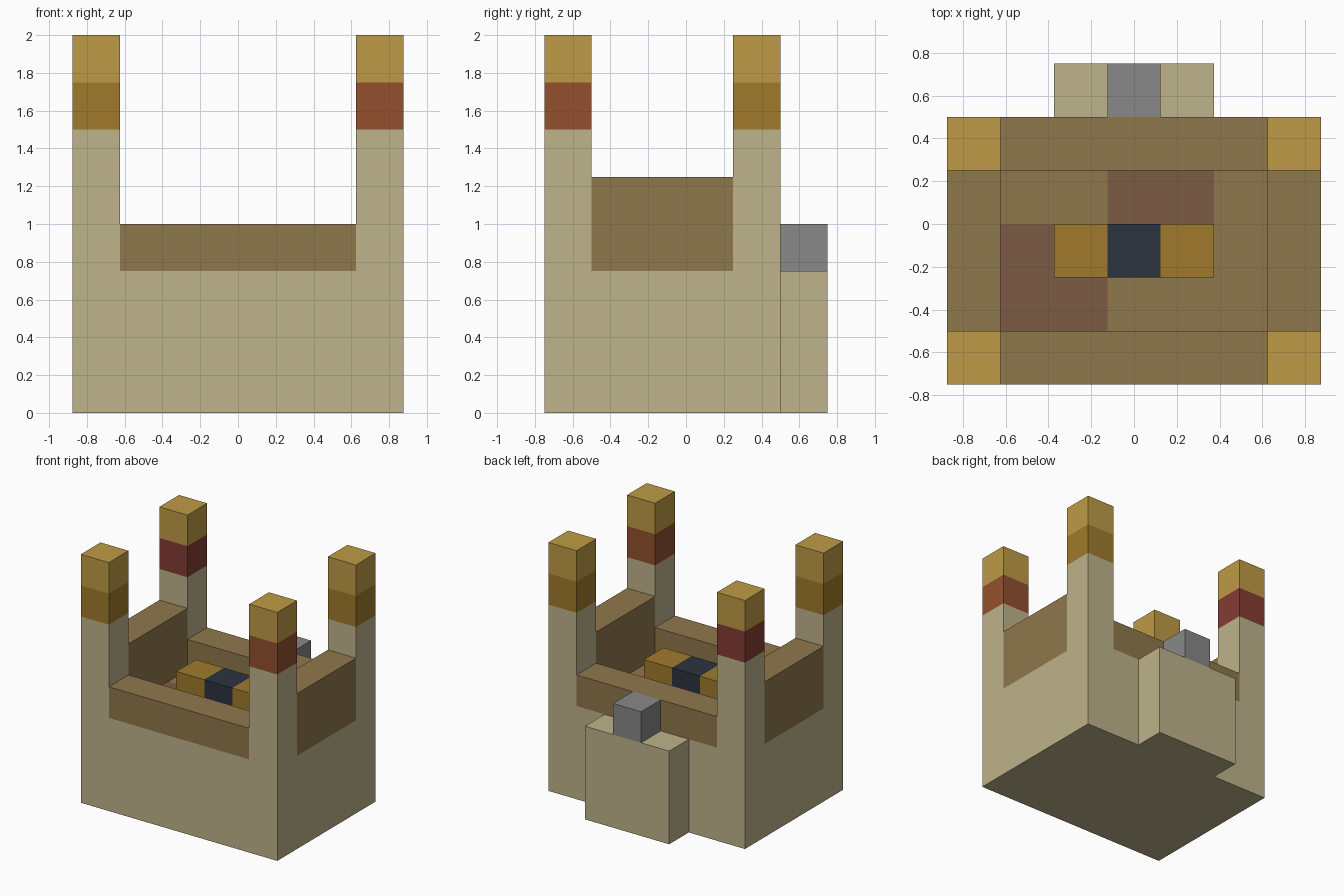
import bpy
import bmesh
from mathutils import Vector

cube = bpy.data.objects.get("Cube")
if cube:
    bpy.data.objects.remove(cube, do_unlink=True)

U = 0.25  # side of one block


def material(name, hex_code):
    srgb = [int(hex_code[i:i + 2], 16) / 255 for i in (0, 2, 4)]
    color = [c / 12.92 if c <= 0.04045 else ((c + 0.055) / 1.055) ** 2.4 for c in srgb]
    mat = bpy.data.materials.new(name)
    mat.use_nodes = True
    mat.diffuse_color = (*color, 1)
    mat.node_tree.nodes["Principled BSDF"].inputs["Base Color"].default_value = (*color, 1)
    return mat


stone = material("pale stone", "BEB38B")
wood = material("brown wood", "8F784C")
gold = material("light gold", "BE9A45")
ochre = material("dark ochre", "A07A2B")
rust = material("rust orange", "94502D")
red = material("dark red", "853C33")
clay = material("reddish brown", "7C5B45")
navy = material("dark navy", "2B3440")
grey = material("mid grey", "888888")


def box(name, low, high, mat):
    """Box between two corners, in block units."""
    low, high = Vector(low) * U, Vector(high) * U
    bm = bmesh.new()
    bmesh.ops.create_cube(bm, size=1)
    for v in bm.verts:
        v.co = (low + high) / 2 + v.co * (high - low)
    mesh = bpy.data.meshes.new(name)
    bm.to_mesh(mesh)
    bm.free()
    mesh.materials.append(mat)
    obj = bpy.data.objects.new(name, mesh)
    bpy.context.collection.objects.link(obj)
    return obj


# Main body and rear annex
box("body", (-3.5, -3, 0), (3.5, 2, 3), stone)
box("rear_annex", (-1.5, 2, 0), (1.5, 3, 3), stone)
box("annex_chimney", (-0.5, 2, 3), (0.5, 3, 4), grey)

# Corner towers with a coloured band and a gold cap
bands = {
    ("front", "left"): rust, ("front", "right"): ochre,
    ("back", "left"): ochre, ("back", "right"): red,
}
for (end, side), band in bands.items():
    x = 2.5 if side == "left" else -3.5
    y = -3 if end == "front" else 1
    for part, z0, z1, mat in (("tower", 3, 6, stone), ("tower_band", 6, 7, band),
                              ("tower_cap", 7, 8, gold)):
        box(f"{end}_{side}_{part}", (x, y, z0), (x + 1, y + 1, z1), mat)

# Parapet walls: low at front and back, high at the sides
for end, y in (("front", -3), ("back", 1)):
    box(end + "_wall", (-2.5, y, 3), (2.5, y + 1, 4), wood)
for side, x in (("left", 2.5), ("right", -3.5)):
    box(side + "_wall", (x, -2, 3), (x + 1, 1, 5), wood)

# Courtyard floor with reddish patches
box("floor", (-2.5, -2, 3), (2.5, 1, 3.015), wood)
box("floor_patch_back", (-0.5, 0, 3), (1.5, 1, 3.03), clay)
box("floor_patch_front", (-2.5, -2, 3), (-0.5, -1, 3.03), clay)
box("floor_patch_side", (-2.5, -1, 3), (-1.5, 0, 3.03), clay)

# Row of blocks in the courtyard
for name, x, mat in (("right_block", -1.5, ochre), ("middle_block", -0.5, navy),
                     ("left_block", 0.5, ochre)):
    box(name, (x, -1, 3), (x + 1, 0, 4), mat)
